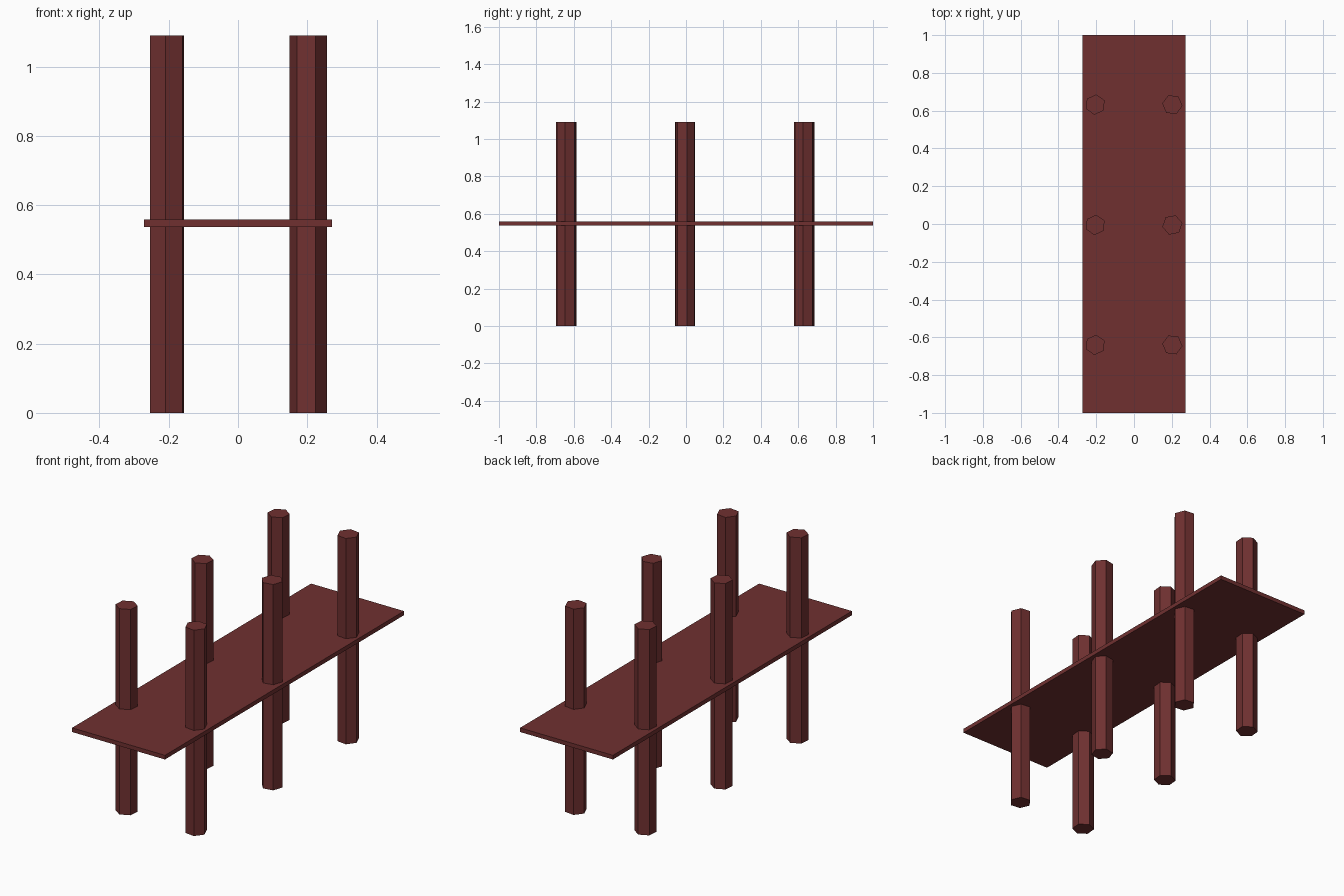
import bpy
from math import radians

cube = bpy.data.objects.get("Cube")
if cube:
    bpy.data.objects.remove(cube, do_unlink=True)

wood = bpy.data.materials.new("dark red wood")
wood.use_nodes = True
COLOR = (0.16, 0.03, 0.03, 1)
wood.diffuse_color = COLOR
wood.node_tree.nodes["Principled BSDF"].inputs["Base Color"].default_value = COLOR

HEIGHT = 1.09


def finish(name):
    obj = bpy.context.object
    obj.name = name
    obj.data.materials.append(wood)
    return obj


# Thin walkway board at mid height
bpy.ops.mesh.primitive_cube_add(size=1, location=(0, 0, 0.548))
board = finish("walkway_board")
board.scale = (0.544, 2, 0.022)


# Hexagonal posts, each turned a little (angle of one corner from +x)
def post(name, x, y, corner):
    bpy.ops.mesh.primitive_cylinder_add(
        vertices=6, radius=0.054, depth=HEIGHT,
        location=(x, y, HEIGHT / 2), rotation=(0, 0, radians(corner - 90)))
    finish(name)


rows = (("front", -0.64, -7), ("middle", -0.005, 11), ("back", 0.632, -7))
for row, y, turn in rows:
    post(row + "_right_post", -0.205, y, 25)
    post(row + "_left_post", 0.203, y, turn)
